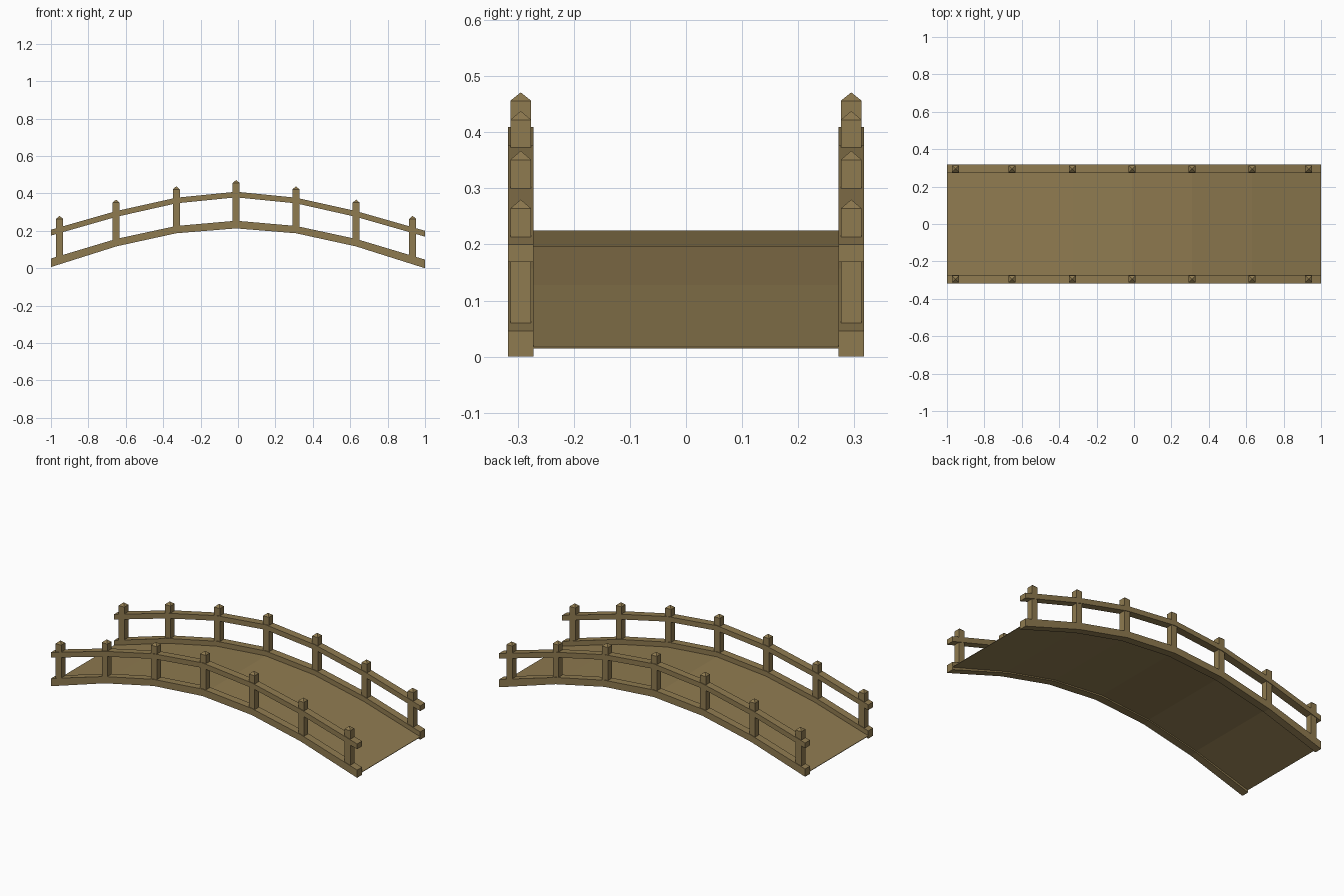
import bpy, bmesh

if "Cube" in bpy.data.objects:
    bpy.data.objects.remove(bpy.data.objects["Cube"])

wood = bpy.data.materials.new("weathered brown wood")
wood.diffuse_color = (0.275, 0.197, 0.080, 1)
wood.use_nodes = True
wood.node_tree.nodes["Principled BSDF"].inputs["Base Color"].default_value = wood.diffuse_color

CX = -0.01                                   # crown of the arch
KINKS = [-0.99, -0.64, -0.32, 0.0, 0.32, 0.64, 1.01]


def finish(name, bm, mirror=False):
    bmesh.ops.recalc_face_normals(bm, faces=bm.faces)
    me = bpy.data.meshes.new(name)
    bm.to_mesh(me)
    bm.free()
    me.materials.append(wood)
    ob = bpy.data.objects.new(name, me)
    bpy.context.collection.objects.link(ob)
    if mirror:
        m = ob.modifiers.new("other side", 'MIRROR')
        m.use_axis = (False, True, False)
    return ob


def arch(name, bottom, top, y0, y1, mirror=False):
    """Faceted arched strip; heights given at x offsets 0, .32, .64, 1.01."""
    def height(h, d):
        d = abs(d)
        if d == 0.99:                        # shorter left end, same slope
            return h[2] + (h[3] - h[2]) * 0.35 / 0.37
        return h[[0.0, 0.32, 0.64, 1.01].index(d)]
    bm = bmesh.new()
    rings = []
    for d in KINKS:
        b, t = height(bottom, d), height(top, d)
        rings.append([bm.verts.new((CX + d, y, z))
                      for y, z in ((y0, b), (y1, b), (y1, t), (y0, t))])
    for a, b in zip(rings, rings[1:]):
        for i in range(4):
            j = (i + 1) % 4
            bm.faces.new((a[i], a[j], b[j], b[i]))
    bm.faces.new(rings[0])
    bm.faces.new(rings[-1])
    return finish(name, bm, mirror)


def post(name, x, z0, z1, apex, y=0.2945, r=0.0187):
    """Square post with a low pyramid cap."""
    bm = bmesh.new()
    c = ((-r, -r), (r, -r), (r, r), (-r, r))
    lo = [bm.verts.new((x + a, y + b, z0)) for a, b in c]
    hi = [bm.verts.new((x + a, y + b, z1)) for a, b in c]
    tip = bm.verts.new((x, y, apex))
    bm.faces.new(lo)
    for i in range(4):
        j = (i + 1) % 4
        bm.faces.new((lo[i], lo[j], hi[j], hi[i]))
        bm.faces.new((hi[i], hi[j], tip))
    return finish(name, bm, True)


# walking surface
arch("deck", (0.222, 0.194, 0.125, 0.0145), (0.225, 0.197, 0.128, 0.0175),
     -0.273, 0.273)
# side beams and handrails
arch("side_beam", (0.213, 0.187, 0.117, 0.0), (0.254, 0.226, 0.157, 0.046),
     0.272, 0.317, True)
arch("handrail", (0.379, 0.347, 0.275, 0.169), (0.409, 0.377, 0.306, 0.200),
     0.272, 0.317, True)
# railing posts: offset from crown, foot (inside beam), shoulder, apex
for d, foot, shoulder, apex in ((0, 0.235, 0.456, 0.471),
                                (0.32, 0.207, 0.422, 0.438),
                                (0.642, 0.138, 0.351, 0.367),
                                (0.944, 0.045, 0.264, 0.280)):
    for s in ((1,) if d == 0 else (-1, 1)):
        post("railing_post", CX + s * d, foot, shoulder, apex)
